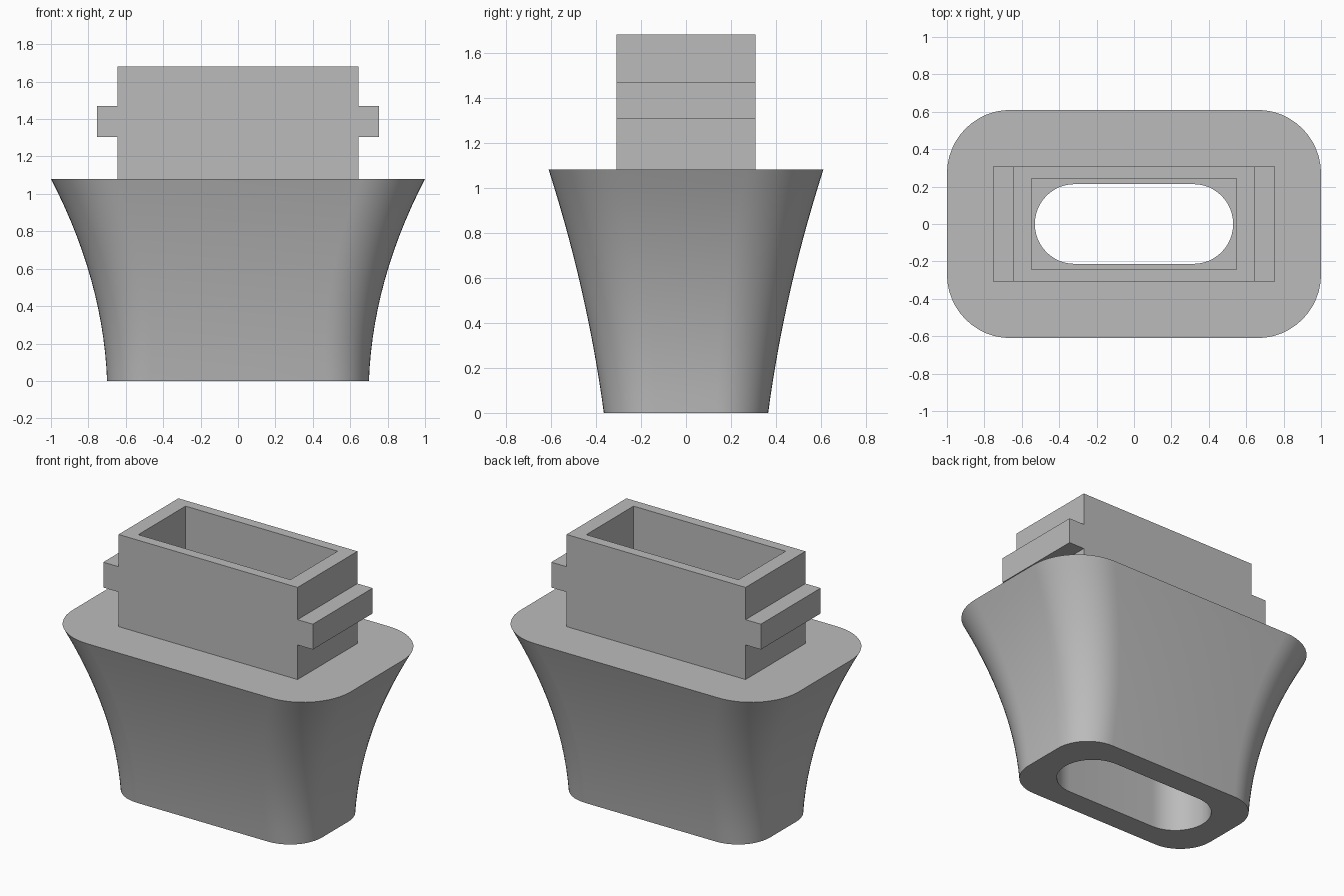
import bpy, bmesh
from math import cos, sin, pi, radians

old = bpy.data.objects.get("Cube")
if old:
    bpy.data.objects.remove(old, do_unlink=True)

grey = bpy.data.materials.new("plain grey")
grey.use_nodes = True
colour = (0.5, 0.5, 0.5, 1)
grey.diffuse_color = colour
grey.node_tree.nodes["Principled BSDF"].inputs["Base Color"].default_value = colour

BODY_TOP, TOP = 1.08, 1.68
CORNER_STEPS = 12


def finish(bm, name):
    """Turn a bmesh into a named grey object."""
    bmesh.ops.recalc_face_normals(bm, faces=bm.faces[:])
    mesh = bpy.data.meshes.new(name)
    bm.to_mesh(mesh)
    bm.free()
    mesh.materials.append(grey)
    obj = bpy.data.objects.new(name, mesh)
    bpy.context.collection.objects.link(obj)
    return obj


def rounded_ring(bm, hx, hy, r, z):
    """Rounded rectangle of vertices at height z."""
    ring = []
    for q, (sx, sy) in enumerate([(1, 1), (-1, 1), (-1, -1), (1, -1)]):
        for i in range(CORNER_STEPS + 1):
            a = (q + i / CORNER_STEPS) * pi / 2
            ring.append(bm.verts.new((sx * (hx - r) + r * cos(a),
                                      sy * (hy - r) + r * sin(a), z)))
    return ring


# Flared body with an oblong through hole: outer wall, top, hole wall, underside
bm = bmesh.new()
rings = []
steps = 14
for i in range(steps + 1):
    t = i / steps
    hx = 0.70 + 0.04 * t + 0.26 * t ** 2
    hy = 0.365 + 0.145 * t + 0.10 * t ** 2
    rings.append(rounded_ring(bm, hx, hy, 0.23 + 0.11 * t, BODY_TOP * t))
for z in (BODY_TOP, 0):
    rings.append(rounded_ring(bm, 0.53, 0.213, 0.212, z))
for k, a in enumerate(rings):
    b = rings[(k + 1) % len(rings)]
    for j in range(len(a)):
        n = (j + 1) % len(a)
        bm.faces.new((a[j], a[n], b[n], b[j]))
body = finish(bm, "flared_body")
bpy.context.view_layer.objects.active = body
body.select_set(True)
bpy.ops.object.shade_smooth_by_angle(angle=radians(35))


def extrude_profile(name, half, hy):
    """Mirror a half outline in x and extrude it through the depth."""
    outline = half + [(-x, z) for x, z in reversed(half)]
    bm = bmesh.new()
    face = bm.faces.new([bm.verts.new((x, -hy, z)) for x, z in outline])
    geom = bmesh.ops.extrude_face_region(bm, geom=[face])["geom"]
    moved = [v for v in geom if isinstance(v, bmesh.types.BMVert)]
    bmesh.ops.translate(bm, verts=moved, vec=(0, 2 * hy, 0))
    return finish(bm, name)


# Rectangular collar with a locking tab on each side
collar = extrude_profile("collar_with_tabs", [
    (0.645, BODY_TOP), (0.645, 1.305), (0.755, 1.305),
    (0.755, 1.47), (0.645, 1.47), (0.645, TOP)], 0.308)

# Rectangular pocket cut through the collar
cutter = extrude_profile("pocket_cutter", [(0.548, 0.9), (0.548, 1.9)], 0.243)
cutter.hide_render = True
cut = collar.modifiers.new("pocket", "BOOLEAN")
cut.operation = "DIFFERENCE"
cut.solver = "EXACT"
cut.object = cutter
bpy.context.view_layer.objects.active = collar
bpy.ops.object.modifier_apply(modifier=cut.name)
bpy.data.objects.remove(cutter, do_unlink=True)
